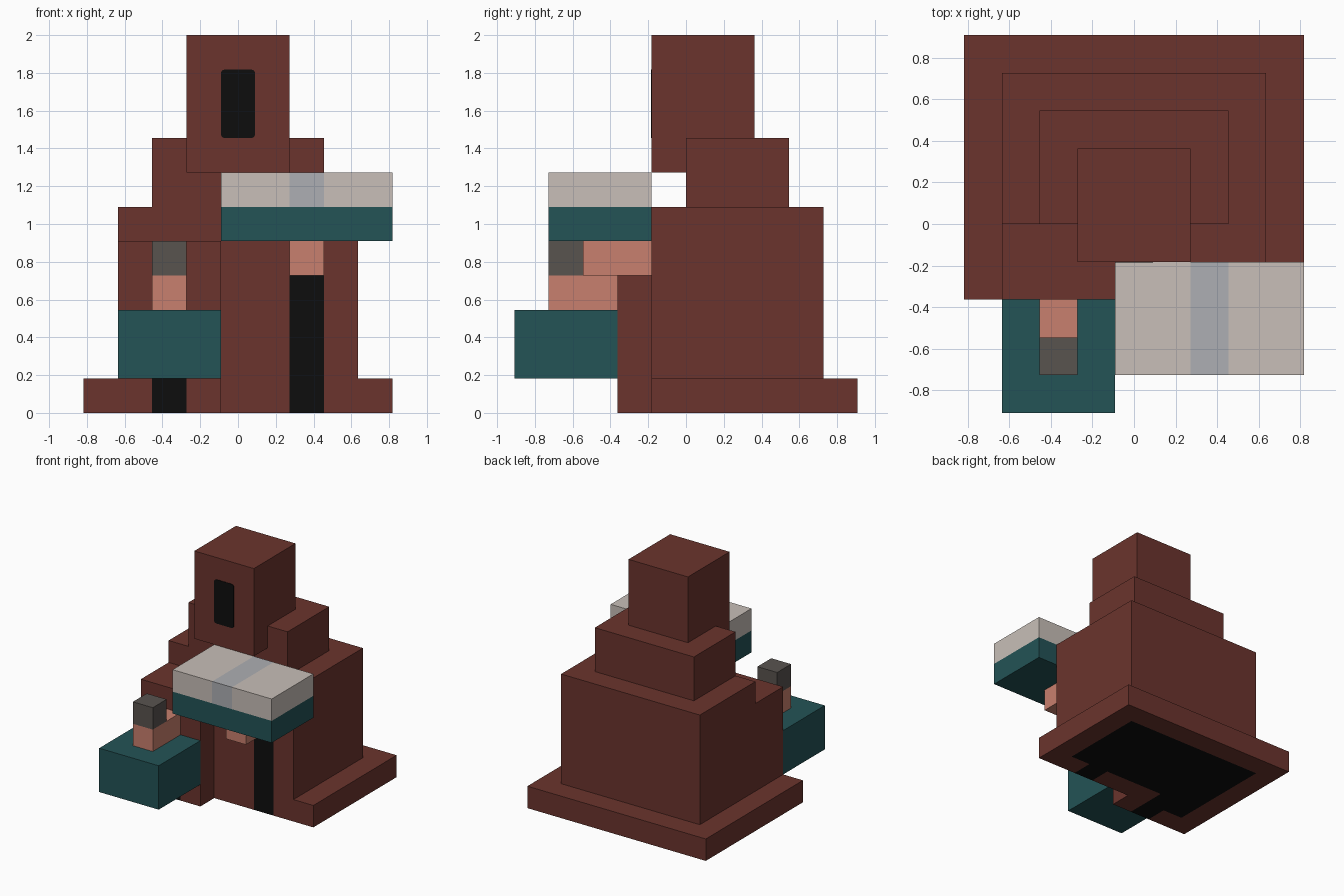
import bpy, bmesh, math

if "Cube" in bpy.data.objects:
    bpy.data.objects.remove(bpy.data.objects["Cube"])

U = 2 / 11  # size of one block


def srgb(r, g, b):
    def lin(c):
        c /= 255
        return c / 12.92 if c <= 0.04045 else ((c + 0.055) / 1.055) ** 2.4
    return (lin(r), lin(g), lin(b), 1)


def material(name, rgb):
    m = bpy.data.materials.new(name)
    m.diffuse_color = srgb(*rgb)
    m.use_nodes = True
    m.node_tree.nodes["Principled BSDF"].inputs["Base Color"].default_value = m.diffuse_color
    return m


BROWN = material("brown_cloth", (107, 52, 45))
BLACK = material("black", (13, 13, 13))
TEAL = material("teal", (35, 83, 86))
IVORY = material("ivory", (200, 191, 184))
BLUE_GREY = material("blue_grey", (174, 175, 179))
SKIN = material("skin", (201, 128, 110))
GREY = material("dark_grey", (89, 83, 79))

# Blocks: part name, material, list of (x0, x1, y0, y1, z0, z1) in block units.
# Later parts replace earlier ones where they overlap.
PARTS = [
    ("robe", BROWN, [
        (-4.5, 4.5, -1, 5, 0, 1),        # hem
        (-4.5, -0.5, -2, -1, 0, 1),      # hem under left sleeve
        (-3.5, 3.5, 0, 4, 1, 6),         # body
        (-0.5, 3.5, -1, 0, 1, 6),        # right sleeve
        (-3.5, -0.5, -2, 0, 1, 5),       # left sleeve
        (-2.5, 2.5, 0, 3, 6, 8),         # shoulders
        (-1.5, 1.5, -1, 2, 7, 11),       # hood
    ]),
    ("robe_lining", BLACK, [
        (-3.5, 3.5, 0, 4, 0, 1),         # underside
        (-3.5, -1.5, -1, 0, 0, 1),
        (1.5, 2.5, -1, 0, 0, 4),         # right sleeve opening
        (-2.5, -1.5, -2, -1, 0, 3),      # left sleeve opening
    ]),
    ("right_hand", SKIN, [(1.5, 2.5, -3, -1, 4, 5)]),
    ("left_hand", SKIN, [(-2.5, -1.5, -4, -2, 3, 4)]),
    ("knob", GREY, [(-2.5, -1.5, -4, -3, 4, 5)]),
    ("held_box", TEAL, [(-3.5, -0.5, -5, -2, 1, 3)]),
    ("book_cover", TEAL, [(-0.5, 4.5, -4, -1, 5, 6)]),
    ("book_pages", IVORY, [(-0.5, 4.5, -4, -1, 6, 7)]),
    ("page_ribbon", BLUE_GREY, [(1.5, 2.5, -4, -1, 6, 7)]),
]


def fill(cells, part, b):
    x0, x1 = int(b[0] + 4.5), int(b[1] + 4.5)
    for i in range(x0, x1):
        for j in range(b[2], b[3]):
            for k in range(b[4], b[5]):
                cells[(i, j, k)] = part


cells = {}
for name, mat, boxes in PARTS:
    for b in boxes:
        fill(cells, name, b)


def make_object(name, bm, mat):
    me = bpy.data.meshes.new(name)
    bm.to_mesh(me)
    bm.free()
    me.materials.append(mat)
    ob = bpy.data.objects.new(name, me)
    bpy.context.collection.objects.link(ob)
    return ob


# Outer skin of each part, merged into large flat faces
for name, mat, boxes in PARTS:
    bm = bmesh.new()
    for cell, owner in cells.items():
        if owner != name:
            continue
        for a in range(3):
            for side in (0, 1):
                nb = list(cell)
                nb[a] += 1 if side else -1
                if tuple(nb) in cells:
                    continue
                quad = []
                for p, q in ((0, 0), (1, 0), (1, 1), (0, 1)):
                    c = list(cell)
                    c[a] += side
                    c[(a + 1) % 3] += p
                    c[(a + 2) % 3] += q
                    quad.append(bm.verts.new(((c[0] - 4.5) * U, c[1] * U, c[2] * U)))
                bm.faces.new(quad if side else quad[::-1])
    bmesh.ops.remove_doubles(bm, verts=bm.verts, dist=1e-4)
    bmesh.ops.dissolve_limit(bm, angle_limit=0.01, verts=bm.verts, edges=bm.edges)
    make_object(name, bm, mat)

# Face opening: thin plate with rounded corners on the hood front
bm = bmesh.new()
w, h, r, zc = 0.5 * U, U, 0.022, 9 * U
ring = []
for n, (sx, sz) in enumerate(((1, 1), (-1, 1), (-1, -1), (1, -1))):
    for s in range(4):
        t = math.pi / 2 * (n + s / 3)
        ring.append(bm.verts.new((sx * (w - r) + r * math.cos(t), -U + 0.001,
                                  zc + sz * (h - r) + r * math.sin(t))))
face = bm.faces.new(ring)
ext = bmesh.ops.extrude_face_region(bm, geom=[face])
for v in ext["geom"]:
    if isinstance(v, bmesh.types.BMVert):
        v.co.y -= 0.005
bmesh.ops.recalc_face_normals(bm, faces=bm.faces)
make_object("face_opening", bm, BLACK)
